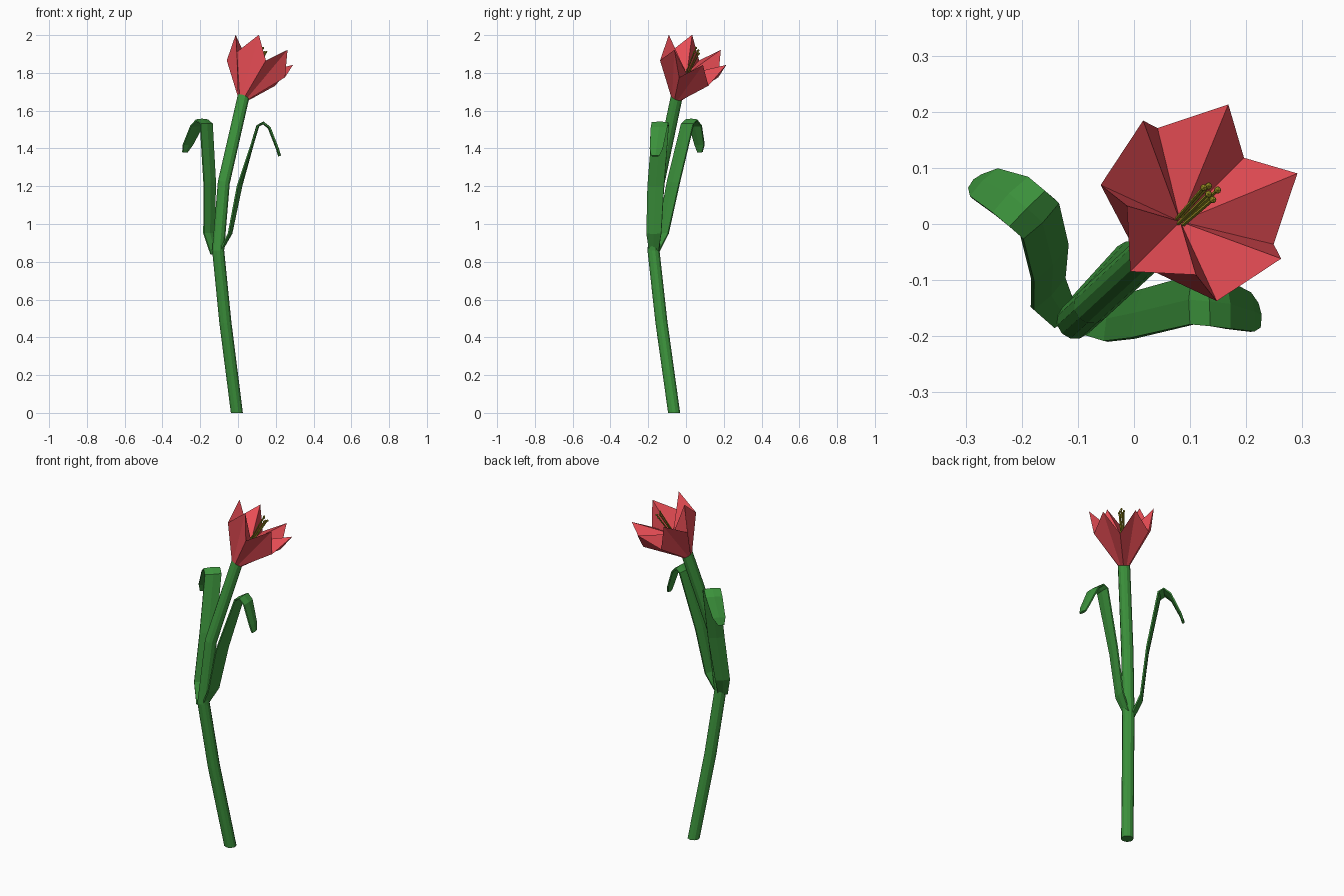
import bpy, bmesh
from math import cos, sin, radians, pi
from mathutils import Vector

if "Cube" in bpy.data.objects:
    bpy.data.objects.remove(bpy.data.objects["Cube"])


def material(name, color):
    m = bpy.data.materials.new(name)
    m.diffuse_color = (*color, 1)
    m.use_nodes = True
    m.node_tree.nodes["Principled BSDF"].inputs["Base Color"].default_value = m.diffuse_color
    return m


GREEN = material("leaf green", (0.045, 0.29, 0.045))
RED = material("petal red", (0.80, 0.073, 0.09))
OLIVE = material("stamen olive", (0.36, 0.32, 0.02))


def make(name, verts, faces, mat):
    me = bpy.data.meshes.new(name)
    me.from_pydata([tuple(v) for v in verts], [], faces)
    bm = bmesh.new()
    bm.from_mesh(me)
    bmesh.ops.recalc_face_normals(bm, faces=bm.faces)
    bm.to_mesh(me)
    bm.free()
    me.materials.append(mat)
    ob = bpy.data.objects.new(name, me)
    bpy.context.collection.objects.link(ob)
    return ob


def loft(rings, cap_ends=True):
    """Faces joining successive closed rings of equal size."""
    n = len(rings[0])
    verts = [v for r in rings for v in r]
    faces = [(k*n + i, k*n + (i+1) % n, (k+1)*n + (i+1) % n, (k+1)*n + i)
             for k in range(len(rings)-1) for i in range(n)]
    if cap_ends:
        faces += [tuple(range(n)), tuple(range(len(verts)-n, len(verts)))]
    return verts, faces


# flower frame: axis, downhill direction, sideways direction
BASE = Vector((0.028, -0.05, 1.67))
T = radians(32)
S = Vector((1, 1, 0)).normalized()
AXIS = S*sin(T) + Vector((0, 0, cos(T)))
DOWN = S*cos(T) - Vector((0, 0, sin(T)))
SIDE = Vector((-1, 1, 0)).normalized()


def polar(h, r, deg):
    a = radians(deg)
    return BASE + AXIS*h + DOWN*r*cos(a) + SIDE*r*sin(a)


def tube(points, radius, sides, start=None, end=None):
    pts = [Vector(p) for p in points]
    rings = []
    for i, p in enumerate(pts):
        t = (pts[min(i+1, len(pts)-1)] - pts[max(i-1, 0)]).normalized()
        if i == 0 and start:
            t = start
        if i == len(pts)-1 and end:
            t = end
        u = SIDE - t*SIDE.dot(t)
        u.normalize()
        w = t.cross(u)
        rings.append([p + radius*(u*cos(2*pi*k/sides) + w*sin(2*pi*k/sides))
                      for k in range(sides)])
    return loft(rings)


# stem
stem_path = [(-0.006, -0.063, 0), (-0.067, -0.130, 0.48), (-0.105, -0.172, 0.86),
             (-0.075, -0.145, 1.22), BASE]
make("stem", *tube(stem_path, 0.033, 12, Vector((0, 0, 1)), AXIS), GREEN)

# flower: solid cup, six pointed petals with a shallower inner cone
rim = [polar(0.297, 0.174, 30*k) if k % 2 else polar(0.178, 0.169, 30*k) for k in range(12)]
bottom = [polar(0, 0.033, 30*k) for k in range(12)]
verts, faces = loft([bottom, rim], False)
verts.append(polar(0.145, 0, 0))
faces.append(tuple(range(12)))
faces += [(12+i, 12+(i+1) % 12, 24) for i in range(12)]
make("petals", verts, faces, RED)

# stamens with round anthers
for k in range(5):
    tip = polar(0.280 + 0.010*(k % 3), 0.014, 72*k + 40)
    make(f"stamen_{k+1}", *tube([polar(0.14, 0.008, 72*k + 40), tip], 0.0035, 5), OLIVE)
    bpy.ops.mesh.primitive_ico_sphere_add(subdivisions=1, radius=0.007, location=tip)
    bpy.context.object.name = f"anther_{k+1}"
    bpy.context.object.data.materials.append(OLIVE)


# leaves: stations of (centre x, y, z, half width, heading of the width in degrees)
def leaf(name, stations, thick=0.016):
    pts = [Vector(s[:3]) for s in stations]
    rings = []
    for i, s in enumerate(stations):
        across = Vector((cos(radians(s[4])), sin(radians(s[4])), 0))
        t = (pts[min(i+1, len(pts)-1)] - pts[max(i-1, 0)]).normalized()
        n = t.cross(across).normalized()*thick/2
        w = across*s[3]
        rings.append([pts[i]-w-n*0.5, pts[i]-n, pts[i]+w-n*0.5,
                      pts[i]+w+n*0.5, pts[i]+n, pts[i]-w+n*0.5])
    make(name, *loft(rings), GREEN)


leaf("left_leaf", [(-0.124, -0.166, 0.84, 0.026, 40), (-0.153, -0.122, 0.95, 0.040, 45),
                   (-0.150, -0.067, 1.22, 0.045, 47), (-0.168, 0.008, 1.53, 0.045, 45),
                   (-0.190, 0.027, 1.55, 0.045, 45), (-0.218, 0.050, 1.52, 0.045, 45),
                   (-0.265, 0.072, 1.42, 0.035, 45), (-0.281, 0.074, 1.38, 0.017, 45)])
leaf("right_leaf", [(-0.090, -0.170, 0.86, 0.026, 80), (-0.042, -0.170, 0.95, 0.040, 78),
                    (0.008, -0.160, 1.20, 0.045, 76), (0.105, -0.135, 1.52, 0.044, 88),
                    (0.133, -0.138, 1.535, 0.044, 93), (0.165, -0.143, 1.51, 0.044, 95),
                    (0.208, -0.157, 1.40, 0.035, 95), (0.220, -0.163, 1.36, 0.022, 95)])
